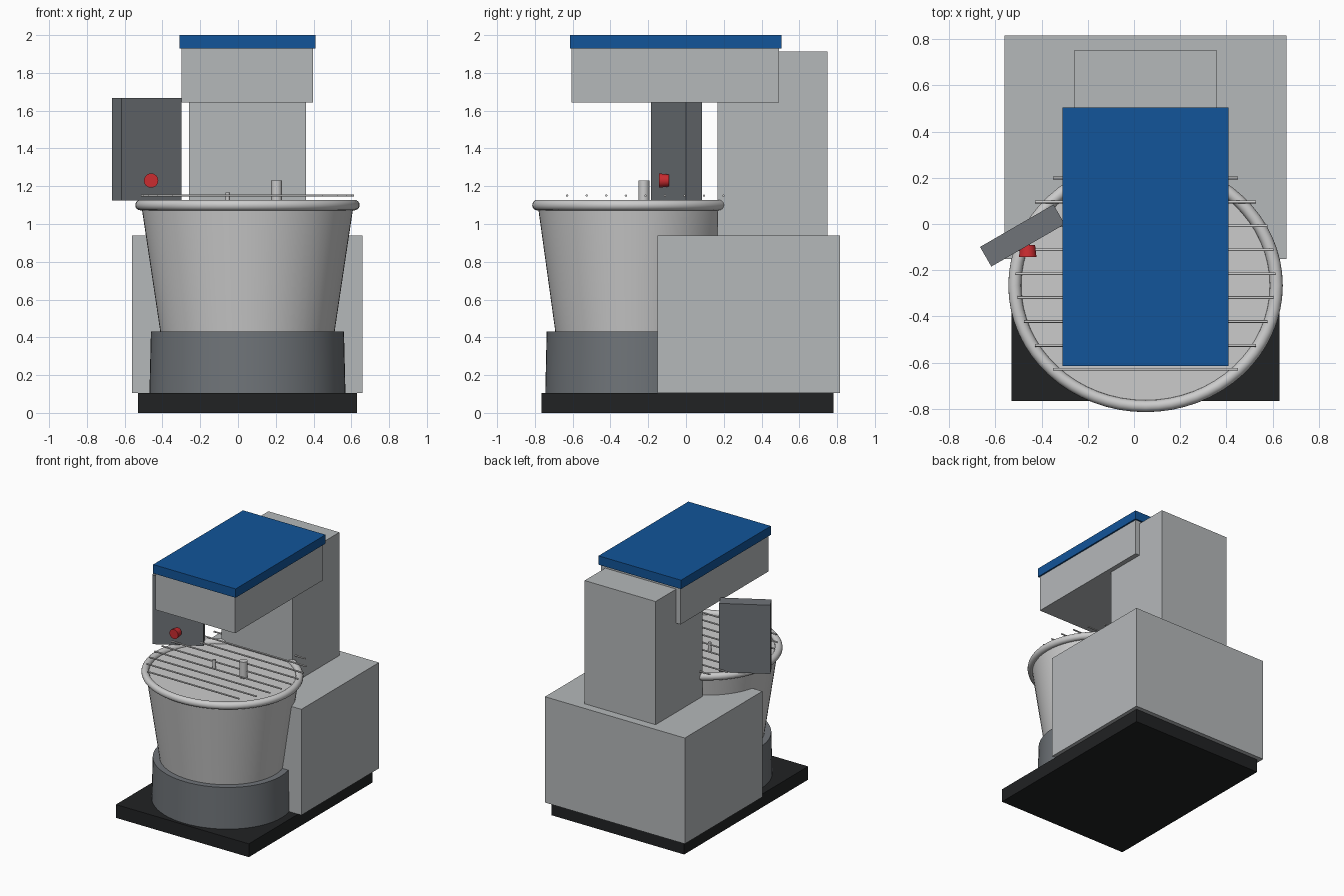
import bpy, math

if "Cube" in bpy.data.objects:
    bpy.data.objects.remove(bpy.data.objects["Cube"])

BX, BY, YS = 0.05, -0.266, 0.923   # bowl centre and its front-to-back squash


def material(name, rgb):
    m = bpy.data.materials.new(name)
    m.diffuse_color = (*rgb, 1)
    m.use_nodes = True
    m.node_tree.nodes["Principled BSDF"].inputs["Base Color"].default_value = m.diffuse_color
    return m


BODY = material("body_grey", (0.46, 0.48, 0.49))
STEEL = material("steel", (0.65, 0.66, 0.67))
DARK = material("dark_grey", (0.16, 0.175, 0.19))
BLACK = material("black", (0.015, 0.016, 0.017))
BLUE = material("blue", (0.006, 0.09, 0.32))
RED = material("red", (0.6, 0.025, 0.03))


def finish(name, mat, smooth=False):
    o = bpy.context.object
    o.name = name
    o.data.materials.append(mat)
    if smooth:
        bpy.ops.object.shade_smooth_by_angle(angle=math.radians(40))
    return o


def box(name, x, y, z, mat):
    bpy.ops.mesh.primitive_cube_add(size=1, location=(sum(x) / 2, sum(y) / 2, sum(z) / 2))
    bpy.context.object.scale = (x[1] - x[0], y[1] - y[0], z[1] - z[0])
    return finish(name, mat)


def cone(name, r1, r2, depth, loc, mat, rot=(0, 0, 0), n=24):
    bpy.ops.mesh.primitive_cone_add(vertices=n, radius1=r1, radius2=r2, depth=depth,
                                    location=loc, rotation=rot)
    return finish(name, mat, True)


# Base, rear housing, column, head and lid
box("base_plate", (-0.53, 0.63), (-0.765, 0.78), (0, 0.105), BLACK)
box("rear_housing", (-0.56, 0.66), (-0.152, 0.815), (0.105, 0.94), BODY)
box("column", (-0.26, 0.36), (0.167, 0.75), (0.94, 1.912), BODY)
box("head", (-0.298, 0.398), (-0.605, 0.493), (1.643, 1.95), BODY)
box("head_lid", (-0.31, 0.41), (-0.615, 0.505), (1.93, 2.0), BLUE)

# Bowl drum, tapered bowl and rolled rim
for o in (
    cone("bowl_drum", 0.519, 0.511, 0.325, (BX, BY, 0.2675), DARK, n=64),
    cone("bowl", 0.43, 0.562, 0.88, (BX, BY, 0.66), STEEL, n=64),
):
    o.scale.y = YS
bpy.ops.mesh.primitive_torus_add(major_segments=64, minor_segments=16, major_radius=0.566,
                                 minor_radius=0.028, location=(BX, BY, 1.1))
finish("bowl_rim", STEEL, True).scale.y = YS

# Guard bars across the bowl
for i in range(-4, 5):
    d = i * 0.1035
    half = 0.563 * math.sqrt(1 - (d / 0.589) ** 2)
    cone(f"guard_bar_{i + 5}", 0.006, 0.006, 2 * half, (BX, d - 0.215, 1.15), STEEL,
         (0, math.pi / 2, 0), 10)

# Mixing shaft and breaker pin
cone("mixing_shaft", 0.029, 0.029, 0.15, (0.205, -0.223, 1.155), STEEL)
cone("breaker_pin", 0.012, 0.012, 0.087, (-0.055, -0.218, 1.1235), STEEL)

# Angled control panel with stop button
panel = box("control_panel", (-0.6665, -0.2995), (-0.099, -0.001), (1.125, 1.667), DARK)
panel.rotation_euler.z = math.radians(30)
cone("stop_button", 0.032, 0.038, 0.052, (-0.46, -0.117, 1.23), RED, (math.pi / 2, 0, 0))
